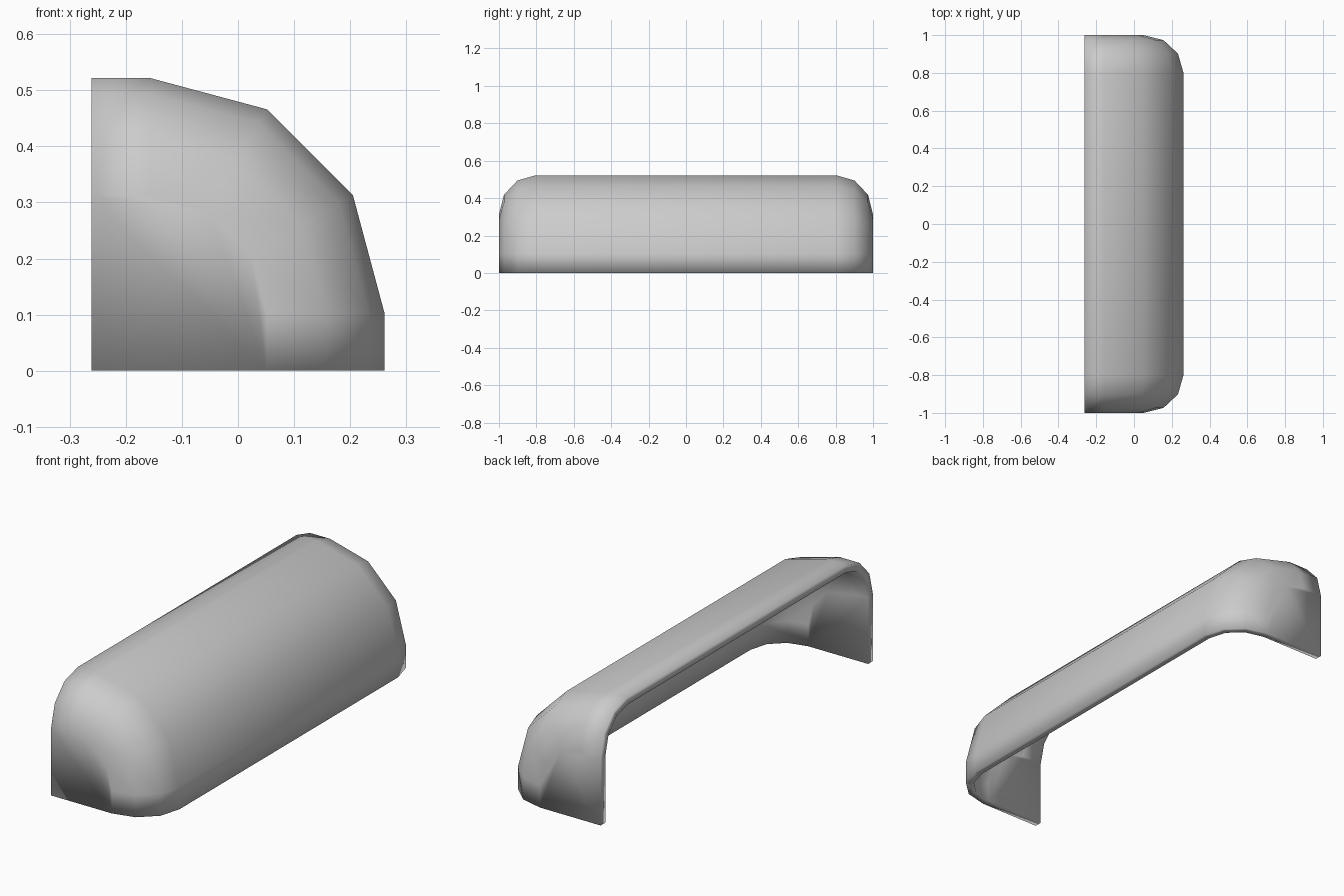
import bpy, bmesh
from math import sin, cos, radians

if "Cube" in bpy.data.objects:
    bpy.data.objects.remove(bpy.data.objects["Cube"])

BACK, CX, CZ, R = -0.261, -0.158, 0.103, 0.419   # back plane, arc centre, arc radius
END_Y, END_R = 0.197, 0.21                       # end rounding along and across the length
STEPS, WALL = 3, 0.035                           # segments, shell thickness


def section(inset):
    """Quarter-round profile shrunk by inset, from back top edge to front bottom edge."""
    r = R - inset
    pts = [(BACK, CZ + r)]
    for i in range(STEPS + 1):
        a = radians(90 - 90 * i / STEPS)
        pts.append((CX + r * cos(a), CZ + r * sin(a)))
    pts.append((CX + r, 0.0))
    return pts


# stations along the length: rounded at both ends, straight between
half = []
for i in range(STEPS + 1):
    a = radians(90 * i / STEPS)
    half.append((1 - END_Y + END_Y * sin(a), END_R * (1 - cos(a))))
stations = [(-y, d) for y, d in reversed(half)] + half

# outer skin
bm = bmesh.new()
rows = [[bm.verts.new((x, y, z)) for x, z in section(d)] for y, d in stations]
for a, b in zip(rows, rows[1:]):
    for i in range(len(a) - 1):
        bm.faces.new((a[i], a[i + 1], b[i + 1], b[i]))

# flat ends reaching down to the back corner, split into a main panel and two slivers
for row, y in ((rows[0], -1), (rows[-1], 1)):
    corner = bm.verts.new((BACK, y, 0))
    for loop in ([corner, row[0], row[2], row[5]], row[0:3], row[2:6]):
        bm.faces.new(loop if y > 0 else loop[::-1])

mesh = bpy.data.meshes.new("cup_pull_handle")
bm.to_mesh(mesh)
bm.free()
handle = bpy.data.objects.new("cup_pull_handle", mesh)
bpy.context.collection.objects.link(handle)
bpy.context.view_layer.objects.active = handle
handle.select_set(True)

# wall thickness, open at the back and the bottom, smooth all over
wall = handle.modifiers.new("wall", 'SOLIDIFY')
wall.thickness = WALL
wall.offset = -1
wall.use_even_offset = True
bpy.ops.object.modifier_apply(modifier=wall.name)
bpy.ops.object.shade_smooth()
